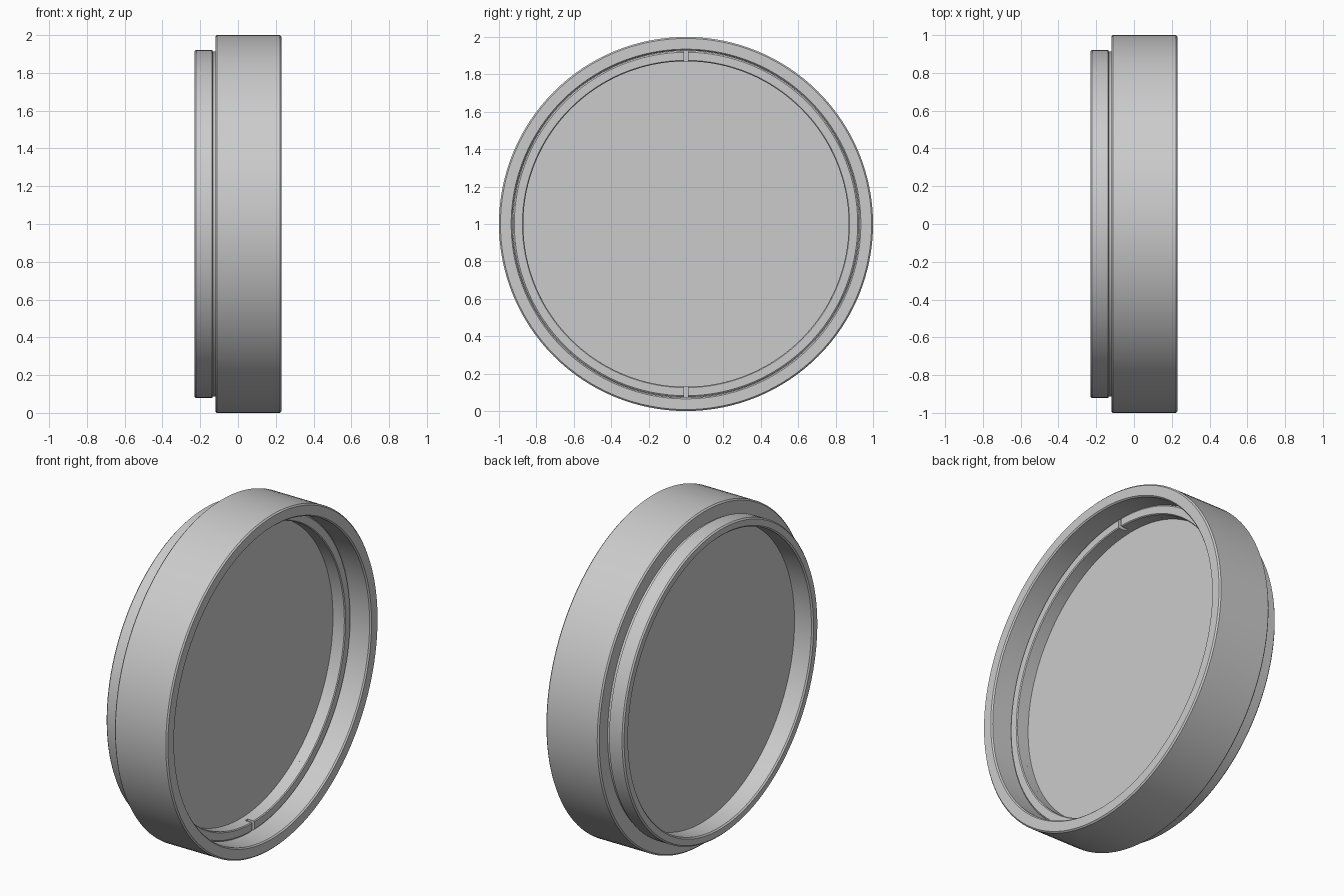
import bpy, bmesh, math

if "Cube" in bpy.data.objects:
    bpy.data.objects.remove(bpy.data.objects["Cube"], do_unlink=True)

# One plain grey for every part
grey = bpy.data.materials.new("plain_grey")
grey.use_nodes = True
COLOUR = (0.6, 0.6, 0.6, 1.0)
grey.diffuse_color = COLOUR
grey.node_tree.nodes["Principled BSDF"].inputs["Base Color"].default_value = COLOUR


def lathe(name, profile, start=0.0, end=2 * math.pi, segments=128):
    """Turn a closed (x, radius) profile about the x axis; partial arcs get end caps."""
    full = end - start > 2 * math.pi - 1e-6
    bm = bmesh.new()
    rings = []
    for i in range(segments if full else segments + 1):
        a = start + (end - start) * i / segments
        rings.append([bm.verts.new((x, r * math.sin(a), r * math.cos(a)))
                      for x, r in profile])
    n = len(profile)
    for i in range(segments):
        a, b = rings[i], rings[(i + 1) % len(rings)]
        for j in range(n):
            k = (j + 1) % n
            bm.faces.new((a[j], a[k], b[k], b[j]))
    if not full:
        bm.faces.new(rings[0])
        bm.faces.new(rings[-1])
    bmesh.ops.recalc_face_normals(bm, faces=bm.faces)
    return finish(name, bm)


def finish(name, bm):
    mesh = bpy.data.meshes.new(name)
    bm.to_mesh(mesh)
    bm.free()
    mesh.materials.append(grey)
    obj = bpy.data.objects.new(name, mesh)
    obj.location.z = 1.0
    bpy.context.collection.objects.link(obj)
    bpy.ops.object.select_all(action="DESELECT")
    obj.select_set(True)
    bpy.context.view_layer.objects.active = obj
    bpy.ops.object.shade_smooth_by_angle(angle=math.radians(30))
    return obj


# Stepped frame: wide front ring, narrow groove, rear mounting ring, inner shoulder
lathe("frame", [
    (0.23, 0.935), (0.23, 0.992), (0.222, 1.0),
    (-0.112, 1.0), (-0.12, 0.992),
    (-0.12, 0.913), (-0.133, 0.913), (-0.137, 0.922),
    (-0.222, 0.922), (-0.23, 0.914),
    (-0.23, 0.878), (-0.222, 0.87),
    (-0.11, 0.87), (-0.11, 0.928), (0.222, 0.928),
])

# Glass disc resting on the shoulder
bm = bmesh.new()
bmesh.ops.create_cone(bm, cap_ends=True, segments=128, radius1=0.926,
                      radius2=0.926, depth=0.13)
for v in bm.verts:
    x, y, z = v.co
    v.co = (z - 0.045, x, y)
bmesh.ops.recalc_face_normals(bm, faces=bm.faces)
finish("glass_disc", bm)

# Retaining ring: full base, with a raised front split by two spanner slots
FLOOR = 0.055
lathe("retaining_ring_base", [(0.02, 0.87), (FLOOR, 0.87), (FLOOR, 0.927), (0.02, 0.927)])
gap = 0.0125
for name, a in (("retaining_ring_half_back", 0.0), ("retaining_ring_half_front", math.pi)):
    lathe(name, [(FLOOR, 0.87), (0.095, 0.87), (0.1, 0.875), (0.1, 0.918),
                 (0.094, 0.926), (FLOOR, 0.926)],
          a + gap, a + math.pi - gap, 64)
